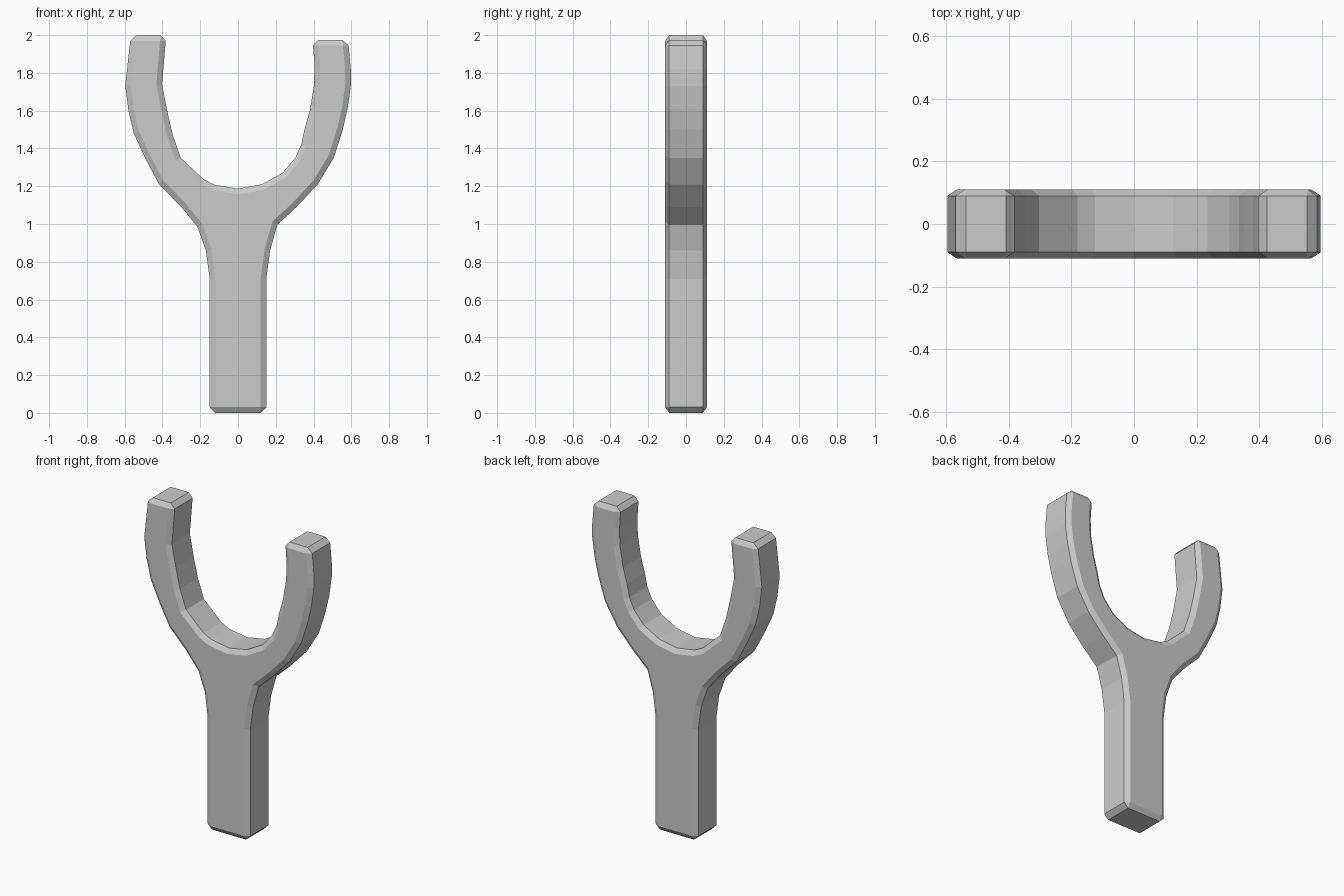
import bpy, bmesh, math

if "Cube" in bpy.data.objects:
    bpy.data.objects.remove(bpy.data.objects["Cube"])

# Fork outline in x, z: right side going up, round the inside, down the left side
outline = [
    (.15, 0), (.15, .71), (.17, .86), (.208, .995), (.31, 1.09), (.422, 1.21),
    (.507, 1.35), (.555, 1.50), (.58, 1.61), (.597, 1.73), (.597, 1.82), (.583, 1.975),
    (.395, 1.975), (.405, 1.84), (.402, 1.73), (.38, 1.60), (.352, 1.50), (.335, 1.42),
    (.303, 1.35), (.235, 1.27), (.125, 1.21), (0, 1.187), (-.125, 1.208),
    (-.18, 1.235), (-.303, 1.35), (-.345, 1.47), (-.375, 1.60), (-.402, 1.74), (-.38, 2),
    (-.567, 2), (-.597, 1.735), (-.58, 1.60), (-.552, 1.48), (-.49, 1.345),
    (-.418, 1.21), (-.30, 1.09), (-.215, .985), (-.17, .86), (-.15, .71), (-.15, 0),
]
HALF = 0.11
BEVEL = 0.03
Y_SQUASH = 0.67   # chamfer is shallower in depth than in width

# Extrude the outline through its depth
bm = bmesh.new()
h = HALF / Y_SQUASH
face = bm.faces.new([bm.verts.new((x, -h, z)) for x, z in outline])
ext = bmesh.ops.extrude_face_region(bm, geom=[face])
bmesh.ops.translate(bm, vec=(0, 2 * h, 0),
                    verts=[g for g in ext["geom"] if isinstance(g, bmesh.types.BMVert)])
bmesh.ops.recalc_face_normals(bm, faces=bm.faces[:])

# Chamfer the rims and the square end corners, then squash to final depth
sharp = [e for e in bm.edges if e.calc_face_angle(0) > math.radians(50)]
bmesh.ops.bevel(bm, geom=sharp, offset=BEVEL, offset_type='OFFSET',
                segments=1, profile=0.5, affect='EDGES', clamp_overlap=False)
bmesh.ops.scale(bm, vec=(1, Y_SQUASH, 1), verts=bm.verts[:])

mesh = bpy.data.meshes.new("forked_handle")
bm.to_mesh(mesh)
bm.free()
obj = bpy.data.objects.new("forked_handle", mesh)
bpy.context.collection.objects.link(obj)
